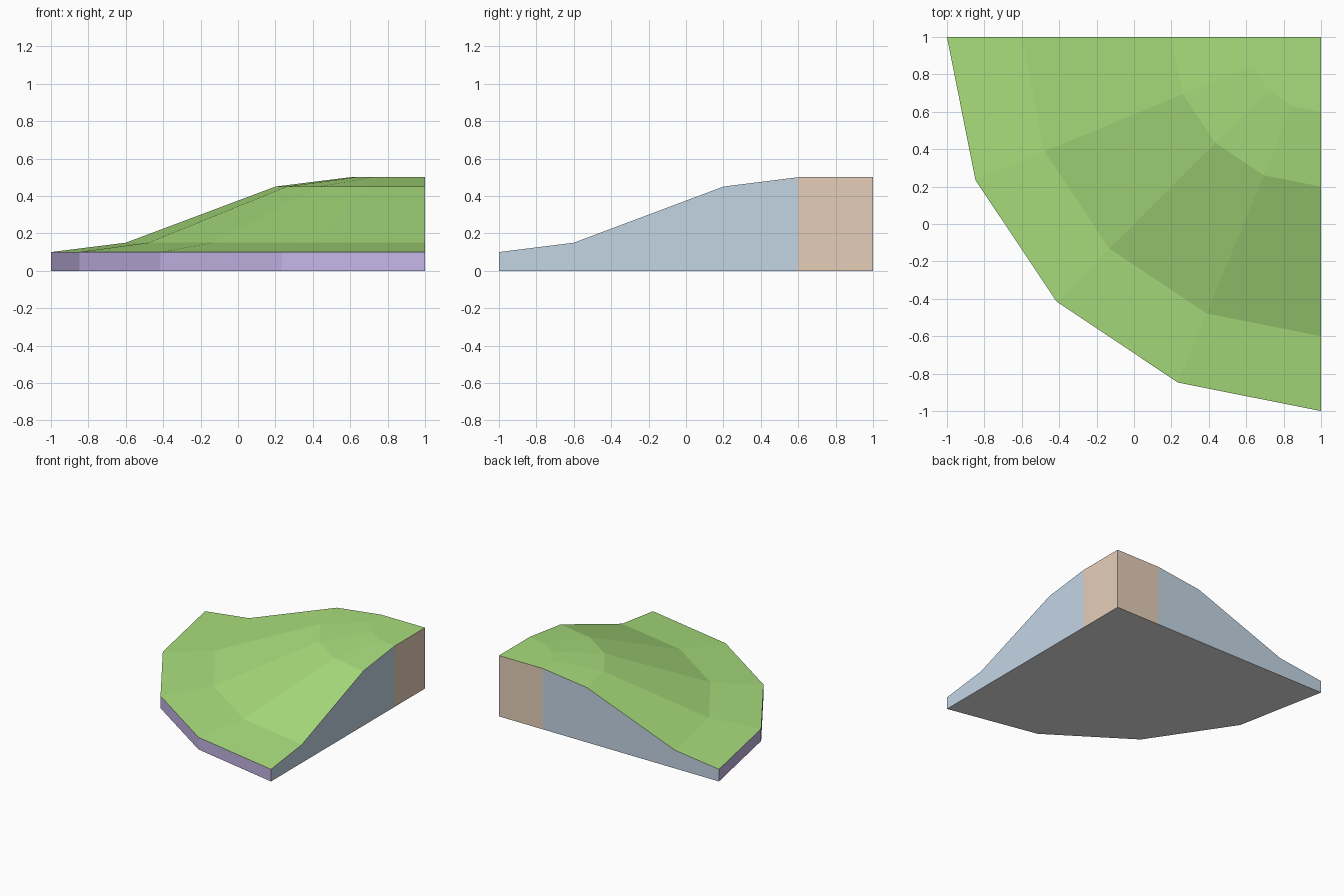
import bpy
import bmesh
from math import cos, sin, pi
from mathutils import Vector

cube = bpy.data.objects.get("Cube")
if cube:
    bpy.data.objects.remove(cube, do_unlink=True)

CENTRE = 1.0                 # hill peak sits in the back left corner
STEPS = 4                    # facets in the quarter turn
PROFILE = [(0.0, 0.5), (0.4, 0.5), (0.8, 0.45), (1.6, 0.15), (2.0, 0.1)]
RIM, RIM_Z = PROFILE[-1]


def to_linear(c):
    c /= 255
    return c / 12.92 if c <= 0.04045 else ((c + 0.055) / 1.055) ** 2.4


def material(name, *rgb):
    colour = [to_linear(c) for c in rgb] + [1]
    mat = bpy.data.materials.new(name)
    mat.use_nodes = True
    mat.diffuse_color = colour
    mat.node_tree.nodes["Principled BSDF"].inputs["Base Color"].default_value = colour
    return mat


def point(radius, step, z):
    a = step * pi / 2 / STEPS
    return (CENTRE - radius * cos(a), CENTRE - radius * sin(a), z)


def build(name, polygons, mat, outward):
    """Make a flat shaded part whose faces point along outward."""
    bm = bmesh.new()
    for poly in polygons:
        bm.faces.new([bm.verts.new(p) for p in poly])
    bmesh.ops.remove_doubles(bm, verts=bm.verts, dist=0.0001)
    bm.normal_update()
    for face in bm.faces:
        if face.normal.dot(outward) < 0:
            face.normal_flip()
    mesh = bpy.data.meshes.new(name)
    bm.to_mesh(mesh)
    bm.free()
    mesh.materials.append(mat)
    obj = bpy.data.objects.new(name, mesh)
    bpy.context.collection.objects.link(obj)


grass = material("grass green", 169, 222, 124)
rim_purple = material("rim purple", 198, 183, 233)
wall_blue = material("wall blue grey", 195, 213, 228)
core_tan = material("core tan", 229, 206, 184)
base_grey = material("base pale grey", 226, 226, 226)

# Grass surface: the slope profile swept round the peak
top = []
for (r0, z0), (r1, z1) in zip(PROFILE, PROFILE[1:]):
    for s in range(STEPS):
        quad = [point(r0, s, z0), point(r1, s, z1),
                point(r1, s + 1, z1), point(r0, s + 1, z0)]
        top.append(quad if r0 else quad[:3])
build("grass_surface", top, grass, Vector((0, 0, 1)))

# Low curved rim
build("outer_rim",
      [[point(RIM, s, 0), point(RIM, s + 1, 0),
        point(RIM, s + 1, RIM_Z), point(RIM, s, RIM_Z)] for s in range(STEPS)],
      rim_purple, Vector((-1, -1, 0)))

# Straight cut walls on the back and left, each with a core strip by the corner
for side, step, out in (("back", 0, Vector((0, 1, 0))),
                        ("left", STEPS, Vector((1, 0, 0)))):
    for part, outline, mat in (("core_strip", PROFILE[:2], core_tan),
                               ("wall", PROFILE[1:], wall_blue)):
        poly = [point(r, step, z) for r, z in outline]
        poly += [point(outline[-1][0], step, 0), point(outline[0][0], step, 0)]
        build(f"{side}_{part}", [poly], mat, out)

# Flat underside
build("underside",
      [[point(0, 0, 0)] + [point(RIM, s, 0) for s in range(STEPS + 1)]],
      base_grey, Vector((0, 0, -1)))
